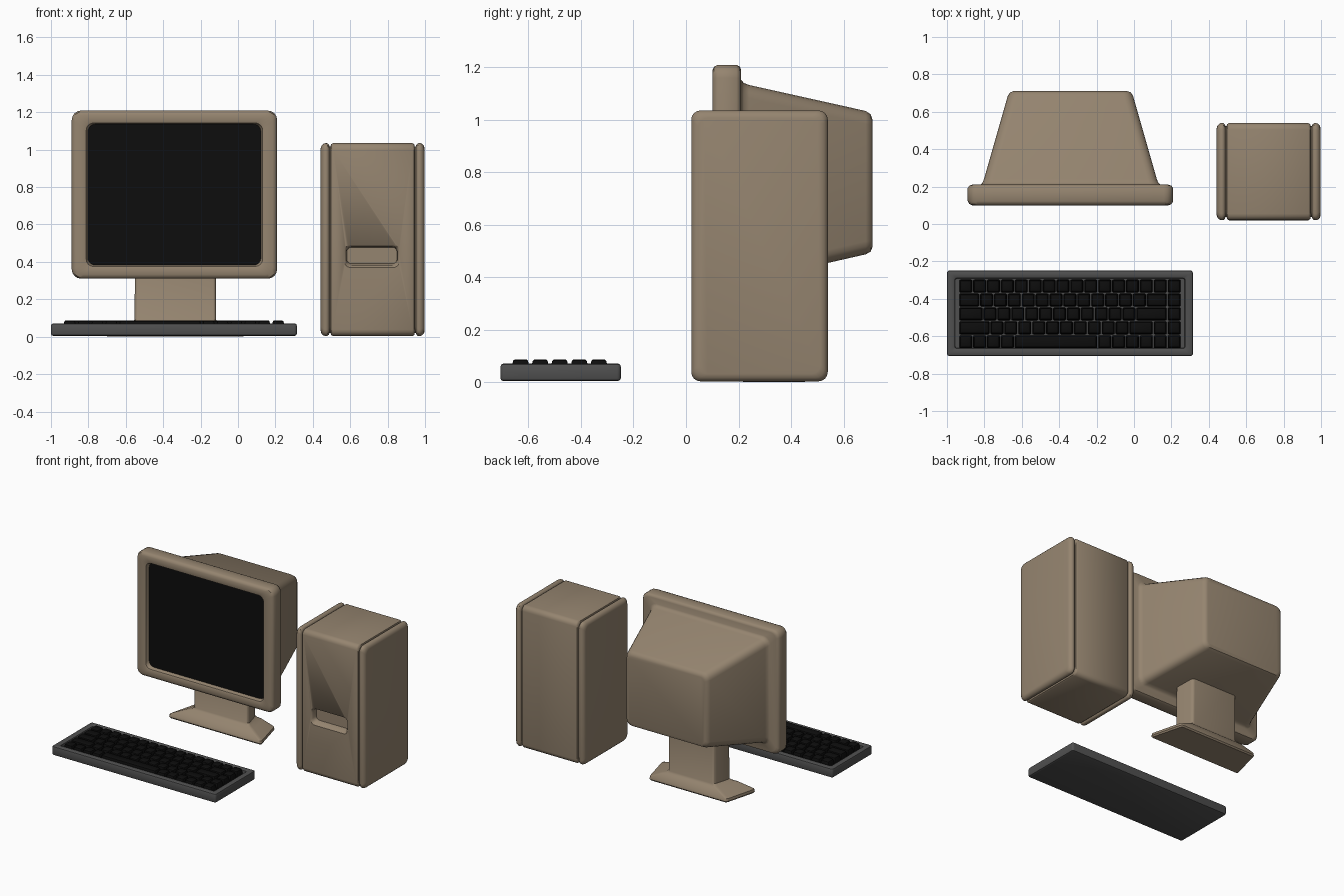
import bpy, bmesh, math

if "Cube" in bpy.data.objects:
    bpy.data.objects.remove(bpy.data.objects["Cube"])


def material(name, rgb):
    m = bpy.data.materials.new(name)
    m.diffuse_color = (*rgb, 1)
    m.use_nodes = True
    m.node_tree.nodes["Principled BSDF"].inputs["Base Color"].default_value = m.diffuse_color
    return m


BEIGE = material("warm beige plastic", (0.30, 0.232, 0.16))
GREY = material("dark grey plastic", (0.08, 0.08, 0.08))
BLACK = material("black", (0.004, 0.004, 0.004))


def ring(bm, axis, t, u0, u1, v0, v1, r, taper=0.0, n=5):
    """Rounded rectangle across the axis at position t; taper narrows u as v grows."""
    verts = []
    cu = (u0 + u1) / 2
    corners = [(u1 - r, v1 - r), (u0 + r, v1 - r), (u0 + r, v0 + r), (u1 - r, v0 + r)]
    for k, (pu, pv) in enumerate(corners):
        for i in range(n):
            a = (k + i / (n - 1)) * math.pi / 2
            u, v = pu + r * math.cos(a), pv + r * math.sin(a)
            u = cu + (u - cu) * (1 - taper * (v - v0) / (v1 - v0))
            co = {"x": (t, u, v), "y": (u, t, v), "z": (u, v, t)}[axis]
            verts.append(bm.verts.new(co))
    return verts


def loft(bm, axis, sections, taper=0.0, n=5):
    """Skin a row of rounded rectangles and cap both ends; returns the last cap."""
    rings = [ring(bm, axis, *s, taper=taper, n=n) for s in sections]
    for a, b in zip(rings, rings[1:]):
        for i in range(len(a)):
            j = (i + 1) % len(a)
            bm.faces.new((a[i], a[j], b[j], b[i]))
    bm.faces.new(rings[0])
    return bm.faces.new(rings[-1])


def finish(bm, name, mats, angle=40):
    bmesh.ops.recalc_face_normals(bm, faces=bm.faces)
    me = bpy.data.meshes.new(name)
    bm.to_mesh(me)
    bm.free()
    for m in mats:
        me.materials.append(m)
    ob = bpy.data.objects.new(name, me)
    bpy.context.collection.objects.link(ob)
    smooth(ob, angle)
    return ob


def smooth(ob, angle=40):
    bpy.ops.object.select_all(action="DESELECT")
    ob.select_set(True)
    bpy.context.view_layer.objects.active = ob
    bpy.ops.object.shade_smooth_by_angle(angle=math.radians(angle))


# Monitor: rear housing, bezel and recessed screen in one loft along y
CX = -0.34
profile = [  # y, half width, bottom, top, corner radius
    (0.71, 0.305, 0.515, 1.00, 0.03),
    (0.704, 0.322, 0.498, 1.02, 0.04),
    (0.685, 0.335, 0.487, 1.033, 0.05),
    (0.24, 0.462, 0.386, 1.132, 0.05),
    (0.22, 0.470, 0.380, 1.14, 0.05),
    (0.21, 0.482, 0.368, 1.152, 0.05),
    (0.21, 0.525, 0.330, 1.19, 0.04),
    (0.205, 0.540, 0.317, 1.202, 0.045),
    (0.192, 0.549, 0.310, 1.209, 0.05),
    (0.122, 0.549, 0.310, 1.209, 0.05),
    (0.107, 0.541, 0.317, 1.202, 0.045),
    (0.10, 0.525, 0.332, 1.187, 0.04),
    (0.10, 0.483, 0.366, 1.152, 0.04),
    (0.104, 0.472, 0.375, 1.143, 0.04),
    (0.13, 0.463, 0.382, 1.136, 0.04),
]
bm = bmesh.new()
screen = loft(bm, "y", [(y, CX - h, CX + h, a, b, r) for y, h, a, b, r in profile])
screen.material_index = 1
finish(bm, "monitor", [BEIGE, BLACK])

# Stand: flared foot narrowing towards the back, with its neck
SX = -0.335
stand = [  # z, half width, front, back, corner radius
    (0.0, 0.367, 0.218, 0.452, 0.015),
    (0.010, 0.375, 0.21, 0.46, 0.02),
    (0.028, 0.372, 0.213, 0.457, 0.02),
    (0.068, 0.275, 0.255, 0.437, 0.02),
    (0.076, 0.240, 0.272, 0.428, 0.02),
    (0.09, 0.223, 0.283, 0.42, 0.02),
    (0.48, 0.220, 0.285, 0.42, 0.02),
]
bm = bmesh.new()
loft(bm, "z", [(z, SX - h, SX + h, a, b, r) for z, h, a, b, r in stand], taper=0.17)
finish(bm, "monitor_stand", [BEIGE])

# Tower case: loft along x, mirrored, with a groove beside each side panel
half = [  # distance inside the outer face, inset
    (0.0, 0.028), (0.004, 0.014), (0.014, 0.004), (0.025, 0.0),
    (0.036, 0.001), (0.044, 0.008), (0.047, 0.017), (0.053, 0.017), (0.056, 0.006), (0.066, 0.0),
]
stations = [(0.442 + d, i) for d, i in half] + [(0.998 - d, i) for d, i in reversed(half)]
bm = bmesh.new()
loft(bm, "x", [(x, 0.02 + i, 0.54 - i, 0.003 + i, 1.035 - i, 0.035) for x, i in stations])
tower = finish(bm, "tower_case", [BEIGE])

# Drive recess cut into the tower front
bm = bmesh.new()
loft(bm, "y", [(-0.05, 0.57, 0.862, 0.37, 0.49, 0.03),
               (0.02, 0.57, 0.862, 0.37, 0.49, 0.03),
               (0.032, 0.578, 0.854, 0.382, 0.483, 0.03),
               (0.065, 0.582, 0.85, 0.39, 0.478, 0.025)])
cutter = finish(bm, "recess_cutter", [BEIGE])
cutter.hide_render = True
mod = tower.modifiers.new("recess", "BOOLEAN")
mod.object = cutter
mod.operation = "DIFFERENCE"
mod.solver = "EXACT"
smooth(tower)
bpy.ops.object.modifier_apply(modifier="recess")
bpy.data.objects.remove(cutter, do_unlink=True)

# Keyboard tray with a sunken key well
tray = [  # z, inset from the outline, corner radius
    (0.004, 0.012, 0.008), (0.008, 0.003, 0.012), (0.016, 0.0, 0.015), (0.058, 0.0, 0.015),
    (0.067, 0.003, 0.012), (0.071, 0.012, 0.008), (0.071, 0.036, 0.01), (0.066, 0.042, 0.01),
    (0.042, 0.044, 0.01),
]
bm = bmesh.new()
loft(bm, "z", [(z, -1 + i, 0.315 - i, -0.707 + i, -0.248 - i, r) for z, i, r in tray])
finish(bm, "keyboard_tray", [GREY])

# Keys: five rows, widths in key units
rows = [
    [1] * 16,
    [1.5] + [1] * 12 + [1.5, 1],
    [1.75] + [1] * 11 + [2.25, 1],
    [2.25] + [1] * 10 + [1.75, 1, 1],
    [1] * 4 + [6] + [1] * 6,
]
PITCH = 0.0743
bm = bmesh.new()
for k, widths in enumerate(rows):
    y = -0.332 - k * 0.0745
    x = -0.937
    for w in widths:
        x1 = x + w * PITCH
        loft(bm, "z", [(z, x + g, x1 - g, y - 0.037 + g, y + 0.037 - g, 0.006)
                       for z, g in ((0.042, 0.003), (0.066, 0.005), (0.082, 0.009), (0.087, 0.015))], n=3)
        x = x1
finish(bm, "keyboard_keys", [BLACK], 35)
